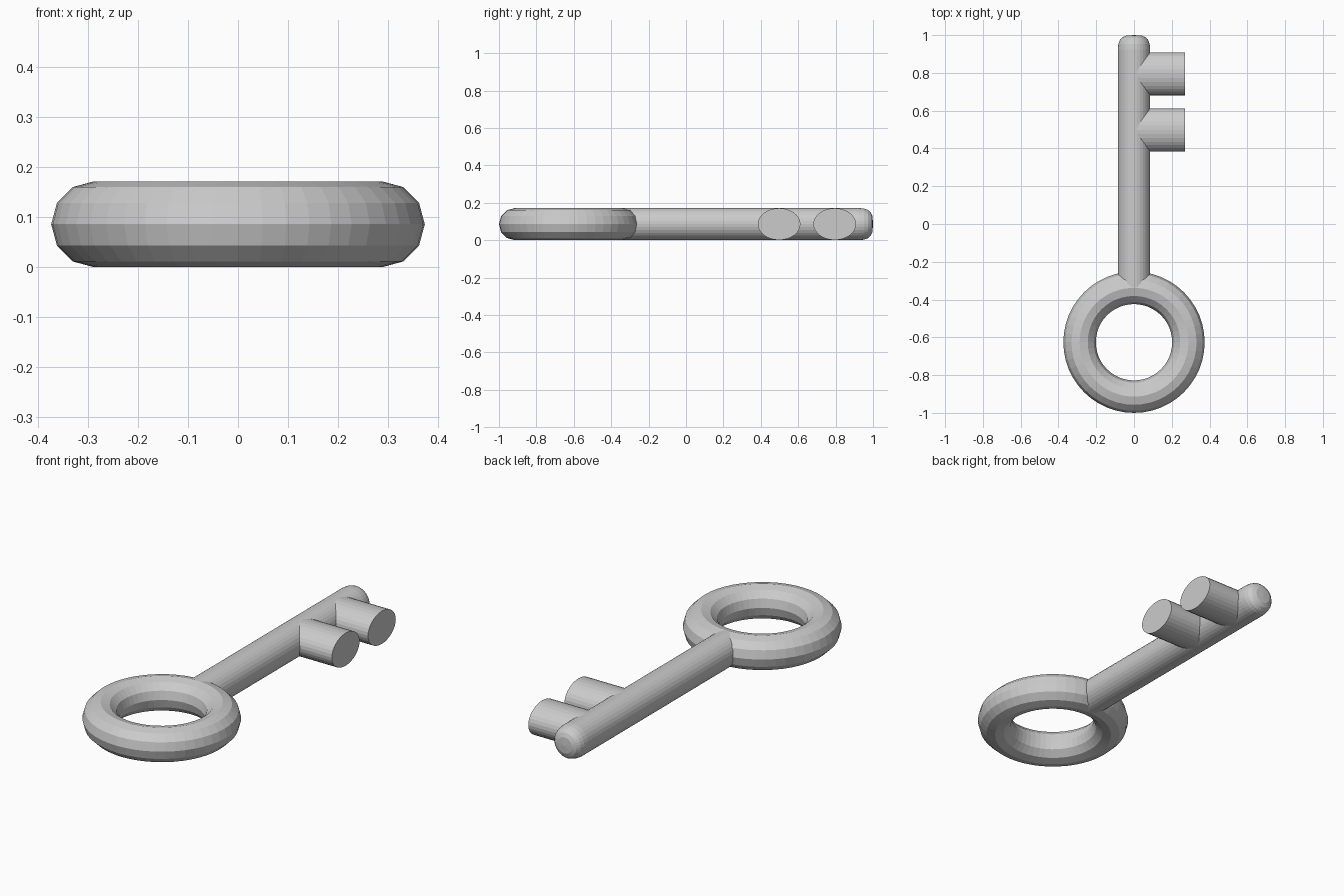
import bpy, bmesh, math
from mathutils import Matrix

if "Cube" in bpy.data.objects:
    bpy.data.objects.remove(bpy.data.objects["Cube"])

R = 0.086  # tube and shaft radius, also the centre height

grey = bpy.data.materials.new("plain grey")
grey.diffuse_color = (0.6, 0.6, 0.6, 1)
grey.use_nodes = True
grey.node_tree.nodes["Principled BSDF"].inputs["Base Color"].default_value = grey.diffuse_color


def finish(name, bm, matrix):
    bmesh.ops.remove_doubles(bm, verts=bm.verts, dist=1e-5)
    bmesh.ops.recalc_face_normals(bm, faces=bm.faces)
    bm.transform(matrix)
    mesh = bpy.data.meshes.new(name)
    bm.to_mesh(mesh)
    bm.free()
    mesh.materials.append(grey)
    obj = bpy.data.objects.new(name, mesh)
    bpy.context.collection.objects.link(obj)
    return obj


def lathe(name, profile, segments, matrix, closed=False):
    """Revolve (radius, height) points around local z."""
    bm = bmesh.new()
    verts = [bm.verts.new((r, 0, h)) for r, h in profile]
    pairs = list(zip(verts, verts[1:]))
    if closed:
        pairs.append((verts[-1], verts[0]))
    edges = [bm.edges.new(p) for p in pairs]
    bmesh.ops.spin(bm, geom=verts + edges, axis=(0, 0, 1), cent=(0, 0, 0),
                   angle=math.tau, steps=segments)
    return finish(name, bm, matrix)


# Ring handle: twelve-sided tube
tube = [(0.288 + R * math.cos(math.tau * i / 12), R * math.sin(math.tau * i / 12))
        for i in range(12)]
lathe("ring_handle", tube, 48, Matrix.Translation((0, -0.626, R)), closed=True)

# Shaft with rounded tip, running along +y
shaft = [(0, -0.34), (R, -0.34), (R, 0.925), (0.083, 0.952), (0.076, 0.972),
         (0.062, 0.988), (0.042, 0.997), (0, 1.0)]
lathe("shaft", shaft, 32,
      Matrix.Translation((0, 0, R)) @ Matrix.Rotation(-math.pi / 2, 4, 'X'))

# Two oval teeth pointing along +x
for i, y in enumerate((0.498, 0.795)):
    bm = bmesh.new()
    bmesh.ops.create_cone(bm, cap_ends=True, segments=32,
                          radius1=1, radius2=1, depth=1)
    finish(f"tooth_{i + 1}", bm,
           Matrix.Translation((0.135, y, R)) @ Matrix.Diagonal((0.27, 0.114, 0.085, 1))
           @ Matrix.Rotation(math.pi / 2, 4, 'Y'))
